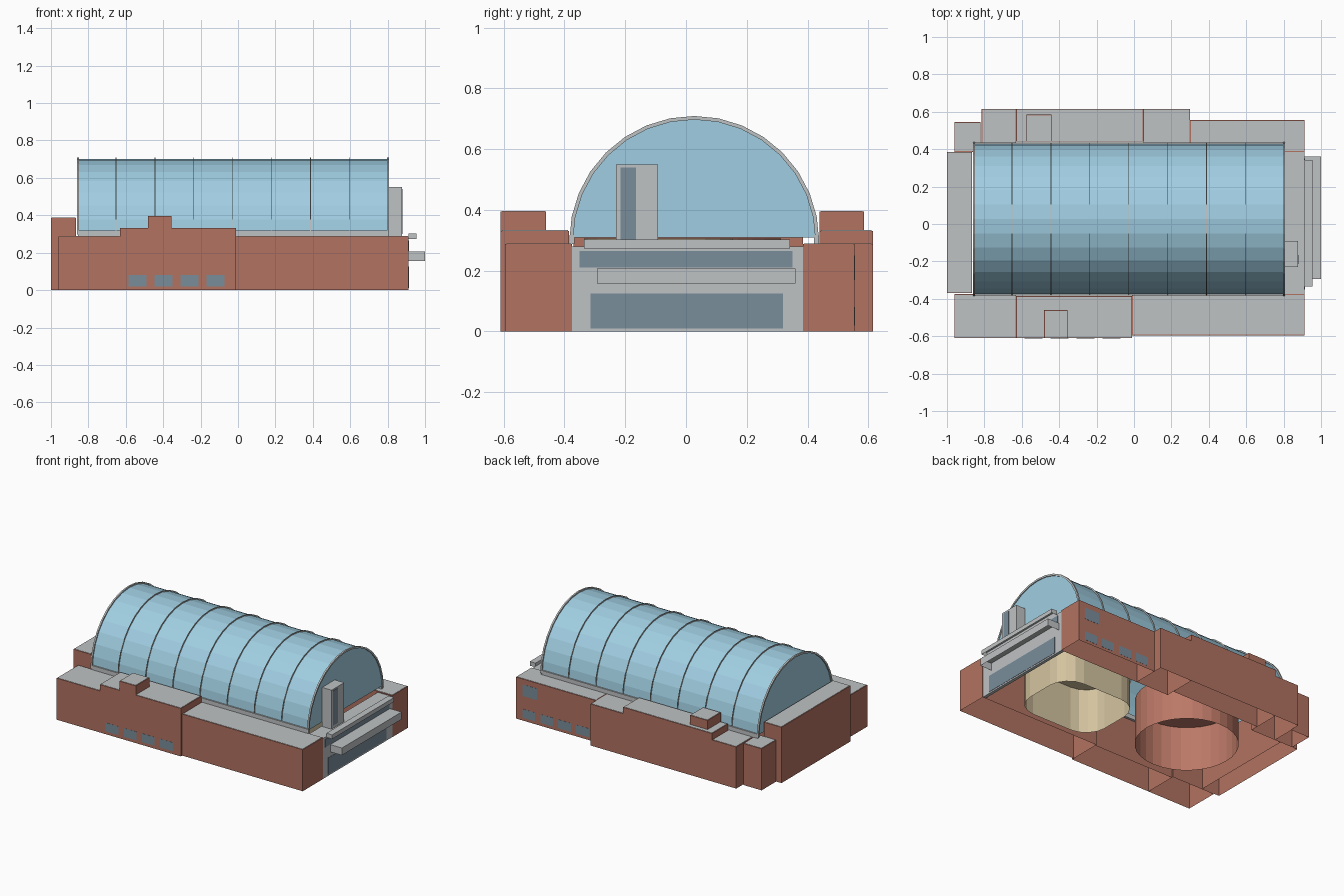
import bpy, bmesh, math

if "Cube" in bpy.data.objects:
    bpy.data.objects.remove(bpy.data.objects["Cube"])


def material(name, rgb):
    m = bpy.data.materials.new(name)
    lin = [((c / 255 + 0.055) / 1.055) ** 2.4 for c in rgb]
    m.diffuse_color = (*lin, 1)
    m.use_nodes = True
    m.node_tree.nodes["Principled BSDF"].inputs["Base Color"].default_value = m.diffuse_color
    return m


BRICK = material("brick", (178, 114, 97))
GREY = material("light grey", (191, 194, 195))
GLASS = material("vault glass", (160, 206, 226))
WINDOW = material("window glass", (122, 141, 155))
CREAM = material("cream", (212, 196, 160))
CLAY = material("clay", (188, 121, 103))


def finish(bm, name, mat, recalc=True):
    if recalc:
        bmesh.ops.recalc_face_normals(bm, faces=bm.faces)
    me = bpy.data.meshes.new(name)
    bm.to_mesh(me)
    bm.free()
    me.materials.append(mat)
    ob = bpy.data.objects.new(name, me)
    bpy.context.collection.objects.link(ob)
    return ob


def box(name, x, y, z, mat, open_bottom=False):
    """Box from (min, max) ranges."""
    bm = bmesh.new()
    bmesh.ops.create_cube(bm, size=1)
    for v in bm.verts:
        v.co = [r[0] + (c + 0.5) * (r[1] - r[0]) for c, r in zip(v.co, (x, y, z))]
    if open_bottom:
        bm.normal_update()
        low = [f for f in bm.faces if f.normal.z < -0.5]
        bmesh.ops.delete(bm, geom=low, context='FACES_ONLY')
    return finish(bm, name, mat, recalc=not open_bottom)


def wing(name, x, y, top, z0=0.0):
    """Brick block, open underneath, with a grey roof inside a thin brick edge."""
    box(name, x, y, (z0, top), BRICK, True)
    e = 0.004
    box(name + "_roof", (x[0] + e, x[1] - e), (y[0] + e, y[1] - e),
        (top - 0.001, top + 0.002), GREY)


# Front wings
wing("front_left_wing", (-0.96, -0.63), (-0.61, -0.375), 0.287)
wing("front_raised_wing", (-0.63, -0.01), (-0.61, -0.385), 0.331)
wing("front_right_wing", (-0.01, 0.912), (-0.595, -0.375), 0.287)
wing("front_roof_block", (-0.48, -0.355), (-0.61, -0.46), 0.395, 0.331)

# Left end and back wings
wing("left_end_block", (-1.0, -0.865), (-0.37, 0.385), 0.385)
wing("back_corner_block", (-0.96, -0.82), (0.385, 0.545), 0.287)
wing("back_left_wing", (-0.815, -0.63), (0.385, 0.615), 0.287)
wing("back_raised_wing", (-0.63, 0.05), (0.44, 0.615), 0.331)
wing("back_middle_wing", (0.05, 0.30), (0.385, 0.615), 0.287)
wing("back_right_wing", (0.30, 0.912), (0.385, 0.555), 0.287)
wing("back_roof_block", (-0.575, -0.44), (0.44, 0.585), 0.395, 0.331)

# Small wall windows
for i in range(4):
    x = -0.585 + 0.139 * i
    box("front_window", (x, x + 0.097), (-0.6112, -0.6102), (0.02, 0.08), WINDOW)
    x = 0.765 - 0.137 * i
    box("back_window", (x, x + 0.097), (0.5552, 0.5562), (0.02, 0.08), WINDOW)
box("back_upper_window", (0.75, 0.862), (0.5552, 0.5562), (0.17, 0.25), WINDOW)

# Entrance facade on the right end
box("entrance_wall", (0.89, 0.911), (-0.375, 0.385), (0, 0.278), GREY)
box("entrance_roof", (0.80, 0.911), (-0.375, 0.385), (0.265, 0.28), GREY)
box("entrance_glazing", (0.909, 0.913), (-0.315, 0.32), (0.01, 0.125), WINDOW)
box("entrance_upper_glazing", (0.909, 0.913), (-0.35, 0.35), (0.21, 0.265), WINDOW)
box("entrance_canopy", (0.911, 1.0), (-0.293, 0.36), (0.157, 0.207), GREY, True)
box("entrance_upper_canopy", (0.911, 0.955), (-0.335, 0.343), (0.273, 0.302), GREY, True)

# Tower in front of the vault end
box("tower", (0.805, 0.877), (-0.23, -0.092), (0.28, 0.55), GREY)
box("tower_window", (0.876, 0.879), (-0.215, -0.165), (0.3, 0.54), WINDOW)

# Barrel vault
CY, CZ, SEG = 0.027, 0.298, 16


def arc(r):
    return [(CY - r * math.cos(math.pi * i / SEG), CZ + r * math.sin(math.pi * i / SEG))
            for i in range(SEG + 1)]


def arch_ring(name, x0, x1, r0, r1, mat):
    bm = bmesh.new()
    loops = [[bm.verts.new((x, y, z)) for y, z in arc(r)]
             for x, r in ((x0, r0), (x0, r1), (x1, r1), (x1, r0))]
    for k in range(4):
        a, b = loops[k], loops[(k + 1) % 4]
        for i in range(SEG):
            bm.faces.new((a[i], a[i + 1], b[i + 1], b[i]))
    for i in (0, SEG):
        bm.faces.new([l[i] for l in loops])
    return finish(bm, name, mat)


bm = bmesh.new()
ends = [[bm.verts.new((x, y, max(z, 0.309))) for y, z in arc(0.402)] for x in (-0.852, 0.802)]
for i in range(SEG):
    bm.faces.new((ends[0][i], ends[0][i + 1], ends[1][i + 1], ends[1][i]))
for loop in ends:
    bm.faces.new(loop)
finish(bm, "vault_glass", GLASS)

for x in (-0.86, 0.797):
    arch_ring("vault_end_frame", x, x + 0.011, 0.399, 0.411, GREY)
for x in (-0.652, -0.444, -0.236, -0.028, 0.18, 0.388, 0.597):
    arch_ring("vault_rib", x - 0.002, x + 0.002, 0.399, 0.41, GREY)
for y in (CY - 0.41, CY + 0.394):
    box("vault_base_rail", (-0.855, 0.805), (y, y + 0.016), (0.287, 0.318), GREY)


# Pool halls, closed on top and open underneath
def pool(name, cx, cy, hx, hy, r, steps, mat):
    bm = bmesh.new()
    pts = []
    for q, (sx, sy) in enumerate(((1, 1), (-1, 1), (-1, -1), (1, -1))):
        for i in range(steps + 1):
            if hx == r and i == steps:
                continue
            a = math.pi / 2 * (q + i / steps)
            pts.append((cx + sx * (hx - r) + r * math.cos(a),
                        cy + sy * (hy - r) + r * math.sin(a)))
    low = [bm.verts.new((x, y, 0.0)) for x, y in pts]
    high = [bm.verts.new((x, y, 0.306)) for x, y in pts]
    n = len(pts)
    for i in range(n):
        j = (i + 1) % n
        bm.faces.new((low[i], low[j], high[j], high[i]))
    bm.faces.new(high)
    return finish(bm, name, mat, recalc=False)


pool("round_pool", -0.435, -0.01, 0.323, 0.323, 0.323, 8, CLAY)
pool("long_pool", 0.385, -0.09, 0.302, 0.245, 0.15, 4, CREAM)
